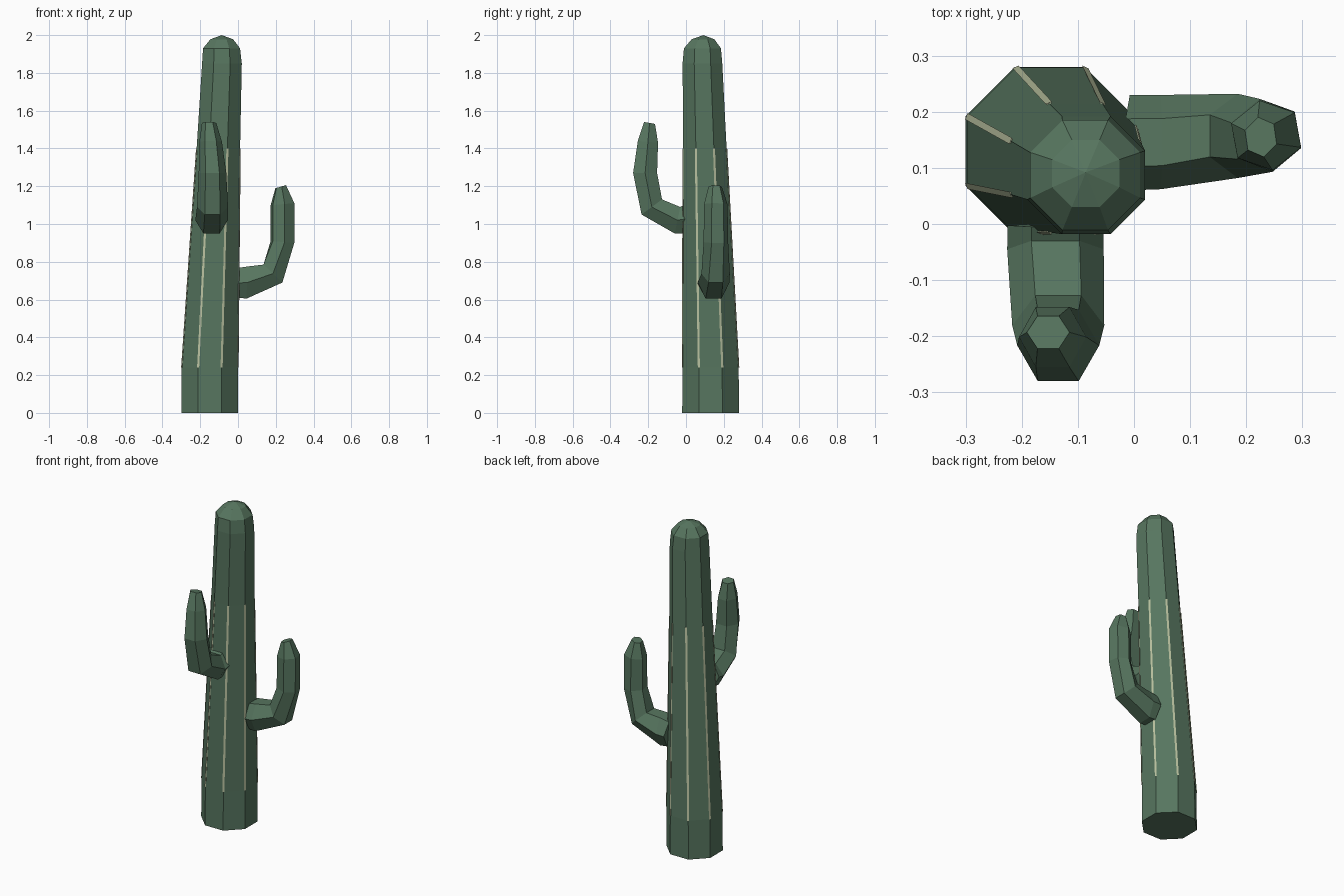
import bpy, bmesh
from math import sin, cos, pi, radians
from mathutils import Vector

if "Cube" in bpy.data.objects:
    bpy.data.objects.remove(bpy.data.objects["Cube"])


def material(name, color):
    m = bpy.data.materials.new(name)
    m.diffuse_color = (*color, 1)
    m.use_nodes = True
    m.node_tree.nodes["Principled BSDF"].inputs["Base Color"].default_value = m.diffuse_color
    return m


GREEN = material("cactus_green", (0.095, 0.18, 0.115))
CREAM = material("rib_cream", (0.5, 0.55, 0.36))


def loft(name, rings, mat, apex=None):
    """Skin closed rings of equal length, capped at both ends."""
    bm = bmesh.new()
    loops = [[bm.verts.new(p) for p in ring] for ring in rings]
    n = len(loops[0])
    for a, b in zip(loops, loops[1:]):
        for i in range(n):
            j = (i + 1) % n
            bm.faces.new((a[i], a[j], b[j], b[i]))
    bm.faces.new(loops[0])
    if apex:
        tip = bm.verts.new(apex)
        for i in range(n):
            bm.faces.new((loops[-1][i], loops[-1][(i + 1) % n], tip))
    else:
        bm.faces.new(loops[-1])
    bmesh.ops.recalc_face_normals(bm, faces=bm.faces)
    me = bpy.data.meshes.new(name)
    bm.to_mesh(me)
    bm.free()
    me.materials.append(mat)
    ob = bpy.data.objects.new(name, me)
    bpy.context.collection.objects.link(ob)
    return ob


# Trunk: leaning octagonal column, (z, centre x, centre y, half width)
TRUNK = [(0, -0.15, 0.13, 0.15), (0.24, -0.149, 0.13, 0.149),
         (1.4, -0.104, 0.10, 0.115), (1.85, -0.085, 0.087, 0.105),
         (1.93, -0.087, 0.087, 0.098), (1.978, -0.086, 0.09, 0.06)]
ANGLES = [pi / 8 + k * pi / 4 for k in range(8)]


def corner(ring, a, extra=0.0, side=0.0):
    z, cx, cy, h = ring
    r = h / cos(pi / 8) + extra
    return Vector((cx + r * cos(a) - side * sin(a),
                   cy + r * sin(a) + side * cos(a), z))


loft("trunk", [[corner(r, a) for a in ANGLES] for r in TRUNK],
     GREEN, apex=(-0.086, 0.092, 2.0))

# Pale ribs: thin strips along the middle section of each trunk corner
for k, a in enumerate(ANGLES):
    loft(f"rib_{k + 1}",
         [[corner(r, a, 0.001, -0.006), corner(r, a, 0.001, 0.006),
           corner(r, a, -0.006, 0)] for r in TRUNK[1:3]], CREAM)


# Arms: hexagonal sweeps; each ring is inner point, outer point (reach, z),
# side centre, side radius, twist in degrees
def arm(name, rings, place):
    loops = []
    for inner, outer, c, r, twist in rings:
        loop = []
        for k in range(6):
            a = k * pi / 3 + radians(twist)
            t = 0.5 + 0.5 * sin(a) / sin(pi / 3)
            s = inner[0] + (outer[0] - inner[0]) * t
            z = inner[1] + (outer[1] - inner[1]) * t
            loop.append(place(s, c + r * cos(a), z))
        loops.append(loop)
    loft(name, loops, GREEN)


arm("front_arm", [
    ((0.005, 1.105), (0.0, 0.95), -0.14, 0.085, 0),
    ((0.03, 1.09), (0.06, 0.95), -0.14, 0.086, 0),
    ((0.127, 1.13), (0.235, 1.05), -0.135, 0.082, 0),
    ((0.153, 1.27), (0.28, 1.27), -0.135, 0.073, 0),
    ((0.148, 1.43), (0.255, 1.44), -0.145, 0.06, 0),
    ((0.164, 1.53), (0.222, 1.54), -0.153, 0.038, 0),
], lambda s, c, z: (c, -s, z))

arm("right_arm", [
    ((-0.015, 0.765), (0.0, 0.61), 0.145, 0.085, 0),
    ((0.05, 0.775), (0.045, 0.605), 0.146, 0.084, 0),
    ((0.135, 0.785), (0.235, 0.69), 0.157, 0.075, 0),
    ((0.178, 0.91), (0.293, 0.90), 0.158, 0.066, -10),
    ((0.178, 1.10), (0.293, 1.11), 0.158, 0.063, -10),
    ((0.20, 1.19), (0.252, 1.205), 0.155, 0.036, -10),
], lambda s, c, z: (s, c, z))
